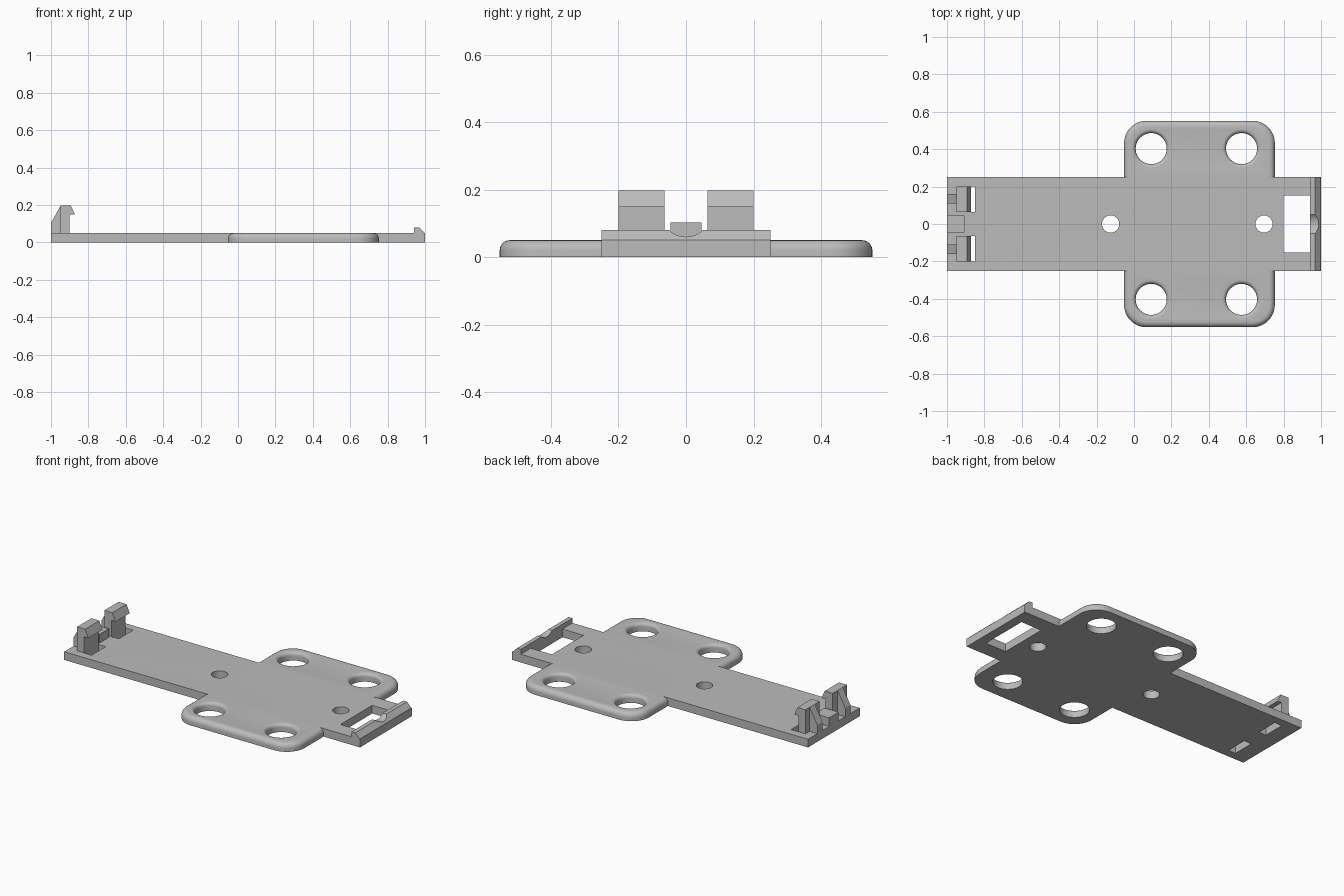
import bpy, bmesh, math
from mathutils import Matrix

old = bpy.data.objects.get("Cube")
if old:
    bpy.data.objects.remove(old, do_unlink=True)

GREY = (0.5, 0.5, 0.5, 1)
mat = bpy.data.materials.new("light grey plastic")
mat.use_nodes = True
mat.diffuse_color = GREY
mat.node_tree.nodes["Principled BSDF"].inputs["Base Color"].default_value = GREY
T = 0.05  # plate thickness


def loft(name, rings):
    """Closed solid through equal-length rings of points."""
    bm = bmesh.new()
    loops = [[bm.verts.new(p) for p in ring] for ring in rings]
    n = len(loops[0])
    for a, b in zip(loops, loops[1:]):
        for i in range(n):
            j = (i + 1) % n
            bm.faces.new((a[i], a[j], b[j], b[i]))
    bm.faces.new(loops[0][::-1])
    bm.faces.new(loops[-1])
    bmesh.ops.recalc_face_normals(bm, faces=bm.faces)
    mesh = bpy.data.meshes.new(name)
    bm.to_mesh(mesh)
    bm.free()
    mesh.materials.append(mat)
    ob = bpy.data.objects.new(name, mesh)
    bpy.context.collection.objects.link(ob)
    return ob


def prism(name, profile, y0, y1):
    """Extrude an x-z profile along y."""
    return loft(name, [[(x, y, z) for x, z in profile] for y in (y0, y1)])


def box(name, x0, x1, y0, y1, z0, z1):
    return prism(name, [(x0, z0), (x1, z0), (x1, z1), (x0, z1)], y0, y1)


def turned(name, x, y, profile, n=48):
    """Solid of revolution about a vertical axis; profile is (radius, z)."""
    return loft(name, [[(x + r * math.cos(i * math.tau / n),
                         y + r * math.sin(i * math.tau / n), z)
                        for i in range(n)] for r, z in profile])


def rounded_rect(cx, hx, hy, r, z, steps=12):
    pts = []
    for q, (sx, sy) in enumerate([(1, 1), (-1, 1), (-1, -1), (1, -1)]):
        for s in range(steps + 1):
            a = (q + s / steps) * math.pi / 2
            pts.append((cx + sx * (hx - r) + r * math.cos(a),
                        sy * (hy - r) + r * math.sin(a), z))
    return pts


def combine(target, tool, operation):
    mod = target.modifiers.new("combine", 'BOOLEAN')
    mod.operation, mod.solver, mod.object = operation, 'EXACT', tool
    bpy.context.view_layer.objects.active = target
    bpy.ops.object.modifier_apply(modifier=mod.name)
    bpy.data.objects.remove(tool, do_unlink=True)


def smooth(ob):
    bpy.ops.object.select_all(action='DESELECT')
    ob.select_set(True)
    bpy.context.view_layer.objects.active = ob
    bpy.ops.object.shade_smooth_by_angle(angle=math.radians(30))


# Base plate: wide pad with a rounded upper rim, joined to the long strip
F = 0.03
rings = [rounded_rect(0.35, 0.403, 0.552, 0.12, 0)]
for k in range(7):
    a = k / 6 * math.pi / 2
    inset = F * (1 - math.cos(a))
    rings.append(rounded_rect(0.35, 0.403 - inset, 0.552 - inset, 0.12 - inset,
                              T - F + F * math.sin(a)))
plate = loft("base_plate", rings)
combine(plate, box("strip", -1, 1, -0.25, 0.25, 0, T), 'UNION')

# Four large holes with an eased upper edge
R, E = 0.083, 0.021
ease = [(R, -0.1), (R, T - E)]
for k in range(1, 7):
    a = k / 6 * math.pi / 2
    ease.append((R + E * (1 - math.cos(a)), T - E + E * math.sin(a)))
ease.append((R + E, 0.1))
for x in (0.092, 0.575):
    for y in (-0.403, 0.403):
        combine(plate, turned("large_hole", x, y, ease), 'DIFFERENCE')

# Two screw holes on the centre line
for x in (-0.125, 0.695):
    combine(plate, turned("screw_hole", x, 0, [(0.046, -0.1), (0.046, 0.1)]), 'DIFFERENCE')

# Window beside the lip and the slots under the hooks
combine(plate, box("window", 0.80, 0.942, -0.153, 0.153, -0.1, 0.1), 'DIFFERENCE')
for y0, y1 in ((0.063, 0.2), (-0.2, -0.063)):
    combine(plate, box("slot", -0.9, -0.85, y0, y1, -0.1, 0.1), 'DIFFERENCE')
smooth(plate)

# Clip hooks with a sloped rib behind each
hook = [(-0.948, T), (-0.9, T), (-0.9, 0.148), (-0.872, 0.148), (-0.894, 0.197), (-0.948, 0.197)]
rib = [(-1, T), (-0.948, T), (-0.948, 0.197), (-1, 0.103)]
for side, s in (("left", 1), ("right", -1)):
    prism(side + "_hook", hook, s * 0.063, s * 0.2)
    prism(side + "_hook_rib", rib, s * 0.11, s * 0.16)

# Stop block between the hooks
box("stop_block", -1, -0.905, -0.046, 0.046, T, 0.103)

# Chamfered end lip with a shallow round notch
lip = prism("end_lip", [(0.942, T), (0.997, T), (0.968, 0.08), (0.942, 0.08)], -0.25, 0.25)
notch = turned("notch", 0, 0, [(0.0725, -0.2), (0.0725, 0.2)])
notch.data.transform(Matrix.Translation((0.95, 0, 0.1325)) @ Matrix.Rotation(math.pi / 2, 4, 'Y'))
combine(lip, notch, 'DIFFERENCE')
smooth(lip)
